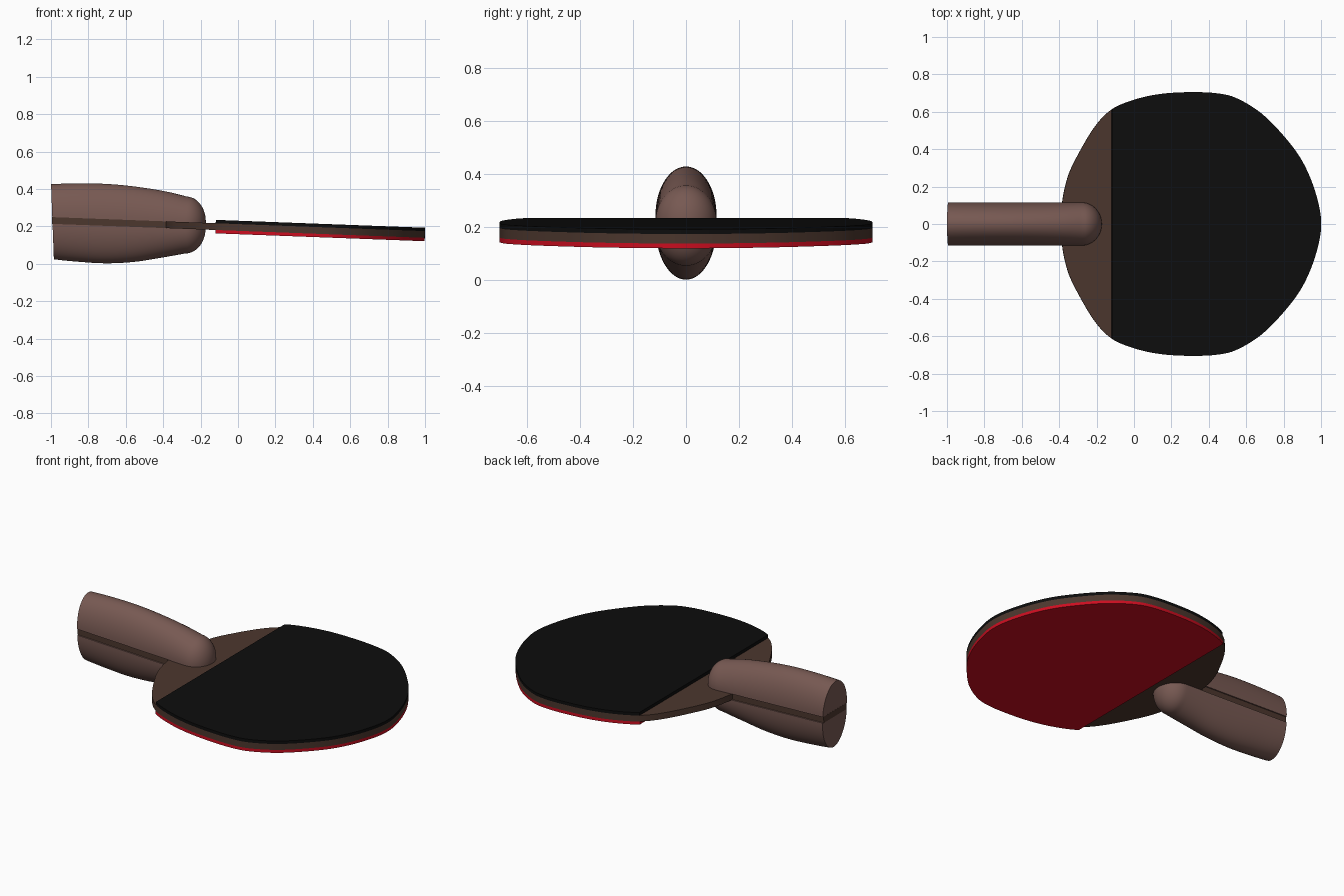
import bpy, bmesh, math
from mathutils import Vector

if "Cube" in bpy.data.objects:
    bpy.data.objects.remove(bpy.data.objects["Cube"])

TILT = 0.0375          # the paddle rests at a slight slope
CENTRE_Z = 0.194
WOOD, RUBBER = 0.018, 0.036   # half thicknesses from the blade's mid plane


def material(name, rgb):
    m = bpy.data.materials.new(name)
    m.diffuse_color = (*rgb, 1)
    m.use_nodes = True
    m.node_tree.nodes["Principled BSDF"].inputs["Base Color"].default_value = m.diffuse_color
    return m


DARK_WOOD = material("dark wood", (0.072, 0.038, 0.027))
GRIP_WOOD = material("grip wood", (0.185, 0.100, 0.085))
BLACK = material("black rubber", (0.004, 0.004, 0.004))
RED = material("red rubber", (0.60, 0.004, 0.014))


def finish(name, bm, mat):
    bmesh.ops.recalc_face_normals(bm, faces=bm.faces)
    me = bpy.data.meshes.new(name)
    bm.to_mesh(me)
    bm.free()
    me.materials.append(mat)
    ob = bpy.data.objects.new(name, me)
    bpy.context.collection.objects.link(ob)
    ob.rotation_euler = (0, TILT, 0)
    ob.location = (0, 0, CENTRE_Z)
    bpy.ops.object.select_all(action='DESELECT')
    ob.select_set(True)
    bpy.context.view_layer.objects.active = ob
    bpy.ops.object.shade_smooth_by_angle(angle=math.radians(35))
    return ob


def spline(pts, before, after, steps=6):
    """Smooth curve through the points, with end neighbours given."""
    p = [Vector(q) for q in [before, *pts, after]]
    out = []
    for a, b, c, d in zip(p, p[1:], p[2:], p[3:]):
        for i in range(steps):
            t = i / steps
            out.append(0.5 * (2 * b + (c - a) * t + (2 * a - 5 * b + 4 * c - d) * t * t
                              + (3 * b - a - 3 * c + d) * t ** 3))
    return out + [p[-2]]


def slab(name, half, z0, z1, mat):
    """Mirror a half outline across y and extrude it from z0 to z1."""
    loop = [(x, y) for x, y in half] + [(x, -y) for x, y in reversed(half) if y > 1e-5]
    bm = bmesh.new()
    face = bm.faces.new([bm.verts.new((x, y, z0)) for x, y in loop])
    ext = bmesh.ops.extrude_face_region(bm, geom=[face])
    verts = [v for v in ext["geom"] if isinstance(v, bmesh.types.BMVert)]
    bmesh.ops.translate(bm, verts=verts, vec=(0, 0, z1 - z0))
    return finish(name, bm, mat)


# Blade outline, handle side to tip
edge = [(-0.385, 0.11), (-0.355, 0.25), (-0.30, 0.37), (-0.21, 0.52), (-0.12, 0.612),
        (0, 0.664), (0.14, 0.695), (0.30, 0.705), (0.45, 0.698), (0.56, 0.667),
        (0.70, 0.575), (0.85, 0.41), (0.93, 0.275), (0.982, 0.125), (1.0, 0)]
curve = spline(edge, (-0.385, 0), (0.982, -0.125))

# Wooden blade with its tang running through the grip
slab("blade", [Vector((-0.995, 0.108)), Vector((-0.385, 0.108))] + curve, -WOOD, WOOD, DARK_WOOD)

# Rubber sheets
sheet = [p for p in curve if p.x >= -0.1201]
slab("black_rubber", sheet, WOOD, RUBBER, BLACK)
slab("red_rubber", sheet, -RUBBER, -WOOD, RED)


def grip(name, heights, sign):
    """Half-elliptical grip scale with a slanted butt and a rounded nose."""
    xs = [-0.993, -0.85, -0.70, -0.55, -0.40, -0.28]
    prof = list(zip(xs, heights))
    rows = [(p.x, 0.115, p.y) for p in spline(prof, (-1.14, heights[0] - 0.02),
                                              (-0.16, heights[-1] - 0.03))]
    for i in range(1, 13):
        a = math.pi / 2 * i / 12 * 0.995
        rows.append((-0.28 + 0.107 * math.sin(a), 0.115 * math.cos(a),
                     WOOD + (heights[-1] - WOOD) * math.cos(a)))
    bm = bmesh.new()
    rings = []
    n = 32
    for k, (x, w, h) in enumerate(rows):
        ring = []
        for j in range(n + 1):
            t = math.pi * j / n
            z = sign * (WOOD + (h - WOOD) * math.sin(t))
            slant = -0.075 * z * max(0, 1 - k / 6)
            ring.append(bm.verts.new((x + slant, w * math.cos(t), z)))
        rings.append(ring)
    for a, b in zip(rings, rings[1:]):
        for j in range(n + 1):
            m = (j + 1) % (n + 1)
            bm.faces.new((a[j], a[m], b[m], b[j]))
    bm.faces.new(rings[0])
    bm.faces.new(rings[-1])
    return finish(name, bm, GRIP_WOOD)


grip("upper_grip", [0.1935, 0.204, 0.206, 0.197, 0.179, 0.155], 1)
grip("lower_grip", [0.2065, 0.215, 0.218, 0.205, 0.176, 0.150], -1)
